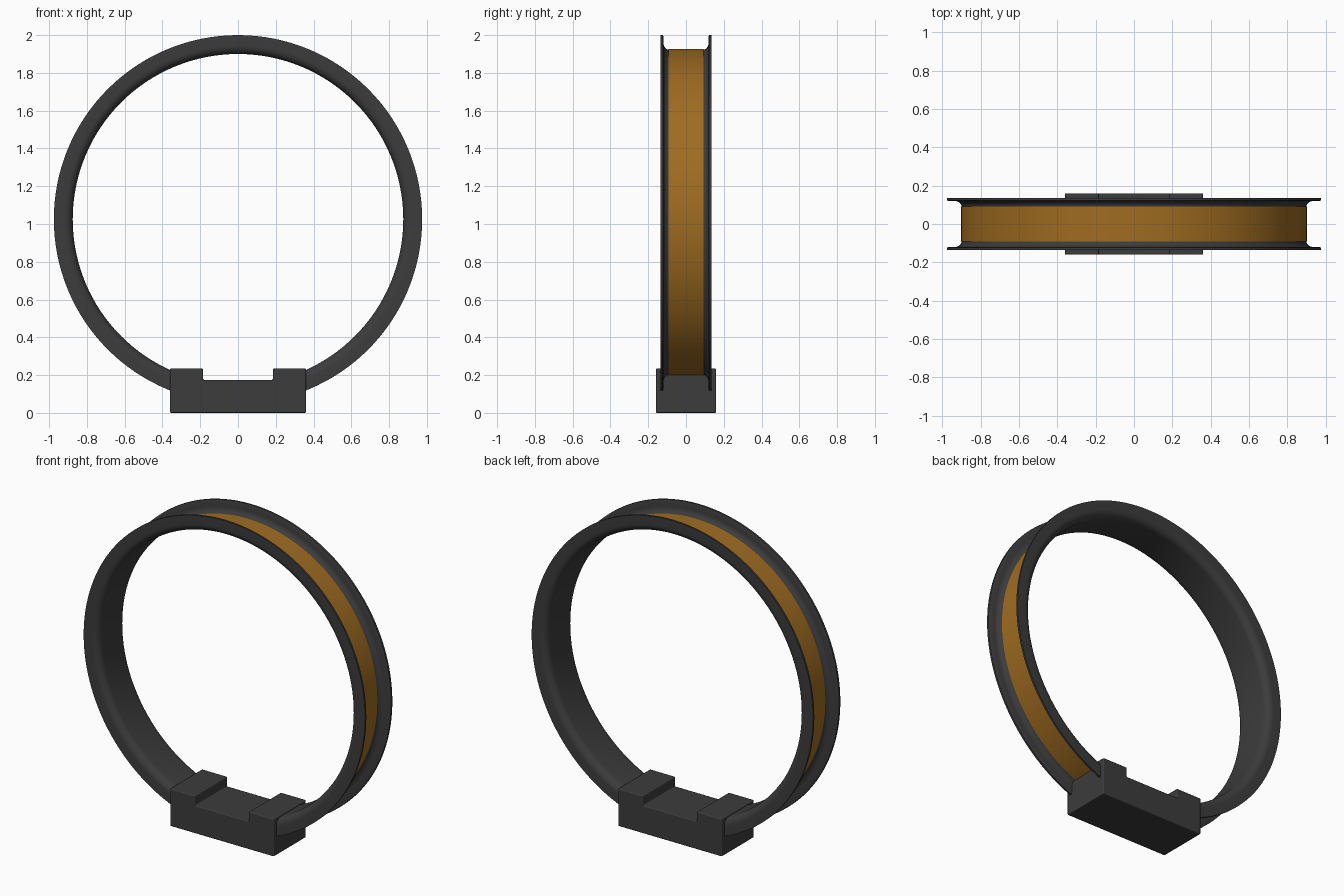
import bpy, bmesh, math

if "Cube" in bpy.data.objects:
    bpy.data.objects.remove(bpy.data.objects["Cube"])

CENTRE_Z = 1.025


def material(name, colour):
    m = bpy.data.materials.new(name)
    m.diffuse_color = (*colour, 1)
    m.use_nodes = True
    m.node_tree.nodes["Principled BSDF"].inputs["Base Color"].default_value = m.diffuse_color
    return m


def finish(name, bm, mat, angle):
    bmesh.ops.recalc_face_normals(bm, faces=bm.faces)
    me = bpy.data.meshes.new(name)
    bm.to_mesh(me)
    bm.free()
    me.materials.append(mat)
    ob = bpy.data.objects.new(name, me)
    bpy.context.collection.objects.link(ob)
    bpy.context.view_layer.objects.active = ob
    ob.select_set(True)
    bpy.ops.object.shade_smooth_by_angle(angle=math.radians(angle))
    ob.select_set(False)
    return ob


def lathe(name, profile, mat, steps=128):
    """Sweep a closed (y, radius) profile around the y axis."""
    bm = bmesh.new()
    rings = []
    for i in range(steps):
        a = 2 * math.pi * i / steps
        rings.append([bm.verts.new((r * math.sin(a), y, CENTRE_Z + r * math.cos(a)))
                      for y, r in profile])
    n = len(profile)
    for i in range(steps):
        p, q = rings[i], rings[(i + 1) % steps]
        for j in range(n):
            k = (j + 1) % n
            bm.faces.new((p[j], p[k], q[k], q[j]))
    return finish(name, bm, mat, 35)


def arc(cy, cr, ry, rr, start, end, n=6):
    return [(cy + ry * math.cos(math.radians(start + (end - start) * i / n)),
             cr + rr * math.sin(math.radians(start + (end - start) * i / n)))
            for i in range(n + 1)]


dark = material("dark_grey", (0.045, 0.045, 0.045))
amber = material("amber", (0.35, 0.15, 0.015))

# Rim: filleted outer groove, thin flanges, rounded inner corners
half = arc(0.09, 0.935, 0.03, 0.037, -90, 0)
half += [(0.12, 0.968), (0.123, 0.975), (0.135, 0.975)]
half += arc(0.09, 0.92, 0.045, 0.045, 0, -90, 8)
lathe("rim", half + [(-y, r) for y, r in reversed(half)], dark)

# Coloured band lying in the groove
lathe("groove_band", [(-0.092, 0.89), (-0.092, 0.901), (0.092, 0.901), (0.092, 0.89)], amber)

# Base block with a notch between two raised ends
outline = [(-0.36, 0), (0.36, 0), (0.36, 0.235), (0.185, 0.235),
           (0.185, 0.175), (-0.185, 0.175), (-0.185, 0.235), (-0.36, 0.235)]
bm = bmesh.new()
face = bm.faces.new([bm.verts.new((x, -0.16, z)) for x, z in outline])
ext = bmesh.ops.extrude_face_region(bm, geom=[face])
bmesh.ops.translate(bm, vec=(0, 0.32, 0),
                    verts=[v for v in ext["geom"] if isinstance(v, bmesh.types.BMVert)])
base = finish("base", bm, dark, 30)
bev = base.modifiers.new("soft_edges", "BEVEL")
bev.width = 0.006
bev.segments = 2
bev.harden_normals = True
